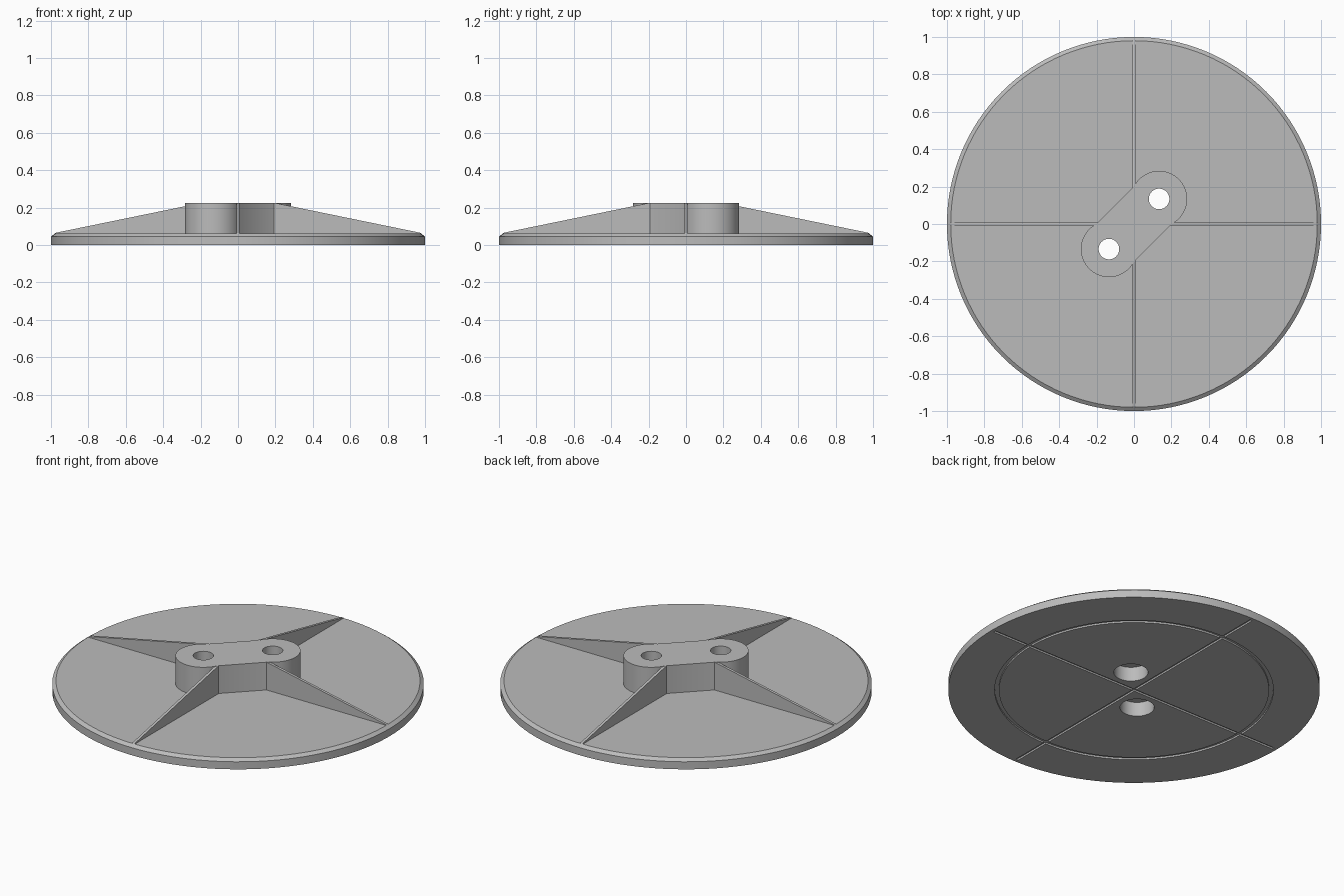
import bpy, bmesh, math
from mathutils import Matrix, Vector

if "Cube" in bpy.data.objects:
    bpy.data.objects.remove(bpy.data.objects["Cube"])

GREY = (0.5, 0.5, 0.5, 1)
grey = bpy.data.materials.new("light_grey")
grey.use_nodes = True
grey.diffuse_color = GREY
grey.node_tree.nodes["Principled BSDF"].inputs["Base Color"].default_value = GREY

DISC_TOP, BOSS_TOP = 0.06, 0.225
HOLE = 0.134            # hole centres lie at (+HOLE, +HOLE) and (-HOLE, -HOLE)
BORE_DEPTH = 0.085


def make(name, bm):
    bmesh.ops.recalc_face_normals(bm, faces=bm.faces)
    mesh = bpy.data.meshes.new(name)
    bm.to_mesh(mesh)
    bm.free()
    mesh.materials.append(grey)
    obj = bpy.data.objects.new(name, mesh)
    bpy.context.collection.objects.link(obj)
    return obj


def extrude(name, points, direction):
    bm = bmesh.new()
    face = bm.faces.new([bm.verts.new(p) for p in points])
    moved = bmesh.ops.extrude_face_region(bm, geom=[face])["geom"]
    verts = [g for g in moved if isinstance(g, bmesh.types.BMVert)]
    bmesh.ops.translate(bm, verts=verts, vec=direction)
    return make(name, bm)


def circle(radius, z, x=0, y=0, steps=64):
    angles = [2 * math.pi * i / steps for i in range(steps)]
    return [(x + radius * math.cos(a), y + radius * math.sin(a), z) for a in angles]


def lathe(name, profile, steps=128):
    # Closed rings joined around z; the profile is a loop of (radius, z)
    bm = bmesh.new()
    rings = [[bm.verts.new(p) for p in circle(r, z, steps=steps)] for r, z in profile]
    for a, b in zip(rings, rings[1:] + rings[:1]):
        for i in range(steps):
            j = (i + 1) % steps
            bm.faces.new((a[i], a[j], b[j], b[i]))
    return make(name, bm)


def select(obj):
    bpy.ops.object.select_all(action='DESELECT')
    obj.select_set(True)
    bpy.context.view_layer.objects.active = obj


def cut(obj, cutters):
    select(obj)
    for cutter in cutters:
        mod = obj.modifiers.new("cut", 'BOOLEAN')
        mod.operation, mod.solver, mod.object = 'DIFFERENCE', 'EXACT', cutter
        bpy.ops.object.modifier_apply(modifier=mod.name)


# Round base with a chamfered upper rim
base = extrude("base_disc", circle(1, 0, steps=128), (0, 0, DISC_TOP))
bm = bmesh.new()
bm.from_mesh(base.data)
for v in bm.verts:
    if v.co.z > 0.01:
        v.co.x *= 0.98
        v.co.y *= 0.98
walls = [f for f in bm.faces if len(f.verts) == 4]
bm.free()
bpy.data.objects.remove(base)
bm = bmesh.new()
rings = [[bm.verts.new(p) for p in circle(r, z, steps=128)]
         for r, z in ((1, 0), (1, 0.045), (0.98, DISC_TOP))]
bm.faces.new(rings[0])
bm.faces.new(rings[-1])
for a, b in zip(rings, rings[1:]):
    for i in range(128):
        j = (i + 1) % 128
        bm.faces.new((a[i], a[j], b[j], b[i]))
base = make("base_disc", bm)

# Boss: two round ends joined by slightly narrower flat sides
boss_points = []
for end in (0, math.pi):
    centre = Matrix.Rotation(end, 3, 'Z') @ Vector((HOLE, HOLE, DISC_TOP))
    sweep = math.radians(109)
    for i in range(49):
        a = end + math.pi / 4 - sweep + 2 * sweep * i / 48
        boss_points.append(centre + Vector((math.cos(a), math.sin(a), 0)) * 0.15)
boss = extrude("mounting_boss", boss_points, (0, 0, BOSS_TOP - DISC_TOP))

# Stepped screw holes, wide below and narrow above
bores, holes = [], []
for s in (-1, 1):
    bores.append(extrude("bore_cutter", circle(0.092, -0.1, s * HOLE, s * HOLE),
                         (0, 0, BORE_DEPTH + 0.1)))
    holes.append(extrude("hole_cutter", circle(0.055, -0.1, s * HOLE, s * HOLE), (0, 0, 0.5)))

# Shallow underside grooves: a ring and a cross
ring = lathe("ring_cutter", [(0.727, -0.02), (0.75, -0.02), (0.75, 0.01), (0.727, 0.01)])
w, length = 0.008, 0.98
cross = [extrude("cross_cutter", [(-a, -b, -0.02), (a, -b, -0.02), (a, b, -0.02), (-a, b, -0.02)],
                 (0, 0, 0.03)) for a, b in ((length, w), (w, length))]
cut(base, [ring] + cross + bores)
cut(boss, bores + holes)
for helper in [ring] + cross + bores + holes:
    bpy.data.objects.remove(helper)

# Four thin sloping ribs
profile = [(0.17, DISC_TOP), (0.98, DISC_TOP), (0.975, 0.065), (0.2, 0.224), (0.17, 0.224)]
for i, side in enumerate(("left", "back", "right", "front")):
    rib = extrude(side + "_rib", [(r, -w, z) for r, z in profile], (0, 2 * w, 0))
    rib.data.transform(Matrix.Rotation(i * math.pi / 2, 4, 'Z'))

for obj in (base, boss):
    select(obj)
    bpy.ops.object.shade_smooth_by_angle(angle=math.radians(25))
